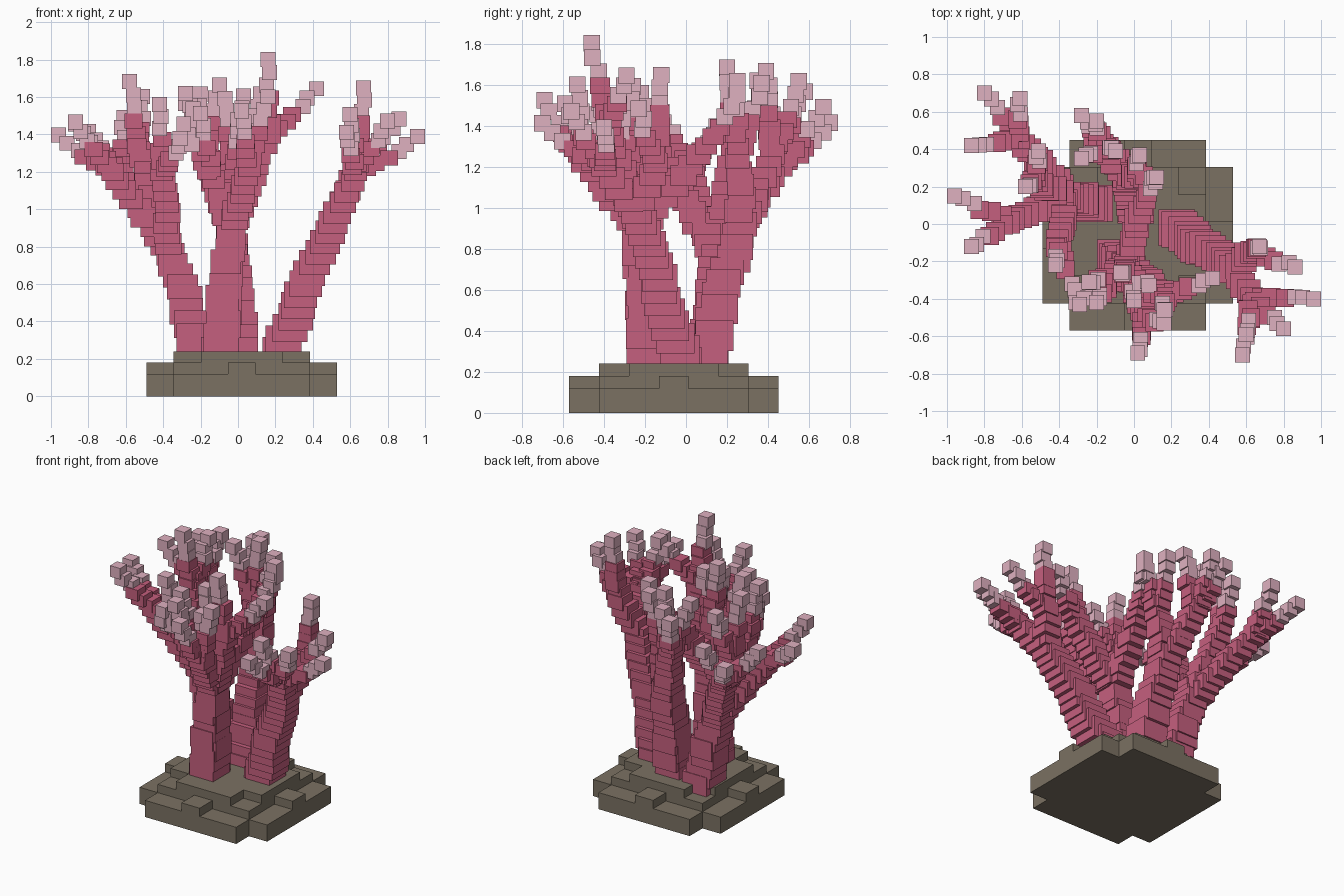
import bpy, bmesh, random
from mathutils import Vector, Matrix

if "Cube" in bpy.data.objects:
    bpy.data.objects.remove(bpy.data.objects["Cube"])

random.seed(4)


def material(name, col):
    m = bpy.data.materials.new(name)
    m.diffuse_color = (*col, 1)
    m.use_nodes = True
    m.node_tree.nodes["Principled BSDF"].inputs["Base Color"].default_value = m.diffuse_color
    return m


rock = material("rock grey brown", (0.198, 0.166, 0.123))
pink = material("coral pink", (0.56, 0.115, 0.21))
pale = material("pale tip pink", (0.74, 0.44, 0.53))


def add_box(bm, centre, size, index=0):
    mat = Matrix.Translation(centre) @ Matrix.Diagonal((*size, 1))
    for v in bmesh.ops.create_cube(bm, size=1, matrix=mat)["verts"]:
        for f in v.link_faces:
            f.material_index = index


def finish(bm, name, mats):
    me = bpy.data.meshes.new(name)
    bm.to_mesh(me)
    bm.free()
    for m in mats:
        me.materials.append(m)
    ob = bpy.data.objects.new(name, me)
    bpy.context.collection.objects.link(ob)


# Stepped rock base: round layers of a coarse grid, each row one box
CELL, CX, CY = 0.1457, 0.02, -0.06
bm = bmesh.new()
for z0, z1, r2 in ((0, 0.12, 13), (0.12, 0.18, 9), (0.18, 0.24, 5)):
    for j in range(-3, 4):
        if j * j > r2:
            continue
        n = min(3, int((r2 - j * j) ** 0.5))
        add_box(bm, (CX, CY + j * CELL, (z0 + z1) / 2),
                ((2 * n + 1) * CELL, CELL, z1 - z0))
finish(bm, "rock_base", [rock])


def stack(bm, a, b, s0, s1, bend=0.0, tip=0.0):
    """Row of upright blocks from a to b, sagging by `bend` midway so the
    end turns upward; the last `tip` length is pale."""
    total = (b - a).length
    n = max(2, round(total / 0.065))
    for k in range(n + 1):
        t = k / n
        p = a.lerp(b, t)
        p.z -= 4 * bend * t * (1 - t)
        if 0 < k < n:
            p += Vector((random.uniform(-.012, .012), random.uniform(-.012, .012), 0))
        end = total * (1 - t) < tip
        s = 0.08 if end else s0 + (s1 - s0) * t
        add_box(bm, p, (s, s, max(s * 0.8, 0.08)), 1 if end else 0)


# Each colony: trunk foot (x, y), fork point, then limb ends with twig tips (x, y)
colonies = {
    "back_left_coral": ((-.21, .11), (-.36, .15, .76), [
        ((-.62, .46, 1.20), [(-.80, .70), (-.61, .67), (-.87, .42)]),
        ((-.67, .01, 1.20), [(-.96, .15), (-.87, -.12)]),
        ((-.52, .23, 1.27), [(-.58, .20), (-.51, .39)]),
        ((-.41, -.09, 1.20), [(-.42, -.22), (-.31, -.42)])]),
    "front_coral": ((-.10, -.18), (-.04, -.23, .90), [
        ((.17, -.38, 1.40), [(.16, -.46), (.42, -.29)]),
        ((.06, -.50, 1.22), [(.02, -.69), (.16, -.53)]),
        ((-.04, -.25, 1.15), [(-.07, -.26), (.0, -.41), (.08, -.33)]),
        ((.03, .06, 1.26), [(.12, .25)]),
        ((-.13, -.30, 1.16), [(-.20, -.42), (-.24, -.31), (-.29, -.43)])]),
    "right_coral": ((.228, -.02), (.53, -.24, .98), [
        ((.63, -.40, 1.20), [(.58, -.70), (.80, -.56), (.96, -.40), (.60, -.59)]),
        ((.63, -.15, 1.22), [(.67, -.12), (.86, -.23)])]),
    "back_coral": ((.01, .10), (-.04, .27, .92), [
        ((.01, .25, 1.24), [(.12, .25), (.03, .37)]),
        ((-.17, .42, 1.26), [(-.10, .39), (-.20, .55), (-.28, .58), (-.28, .35)])]),
}

for name, (foot, fork, limbs) in colonies.items():
    bm = bmesh.new()
    fork = Vector(fork)
    stack(bm, Vector((*foot, 0.24)), fork, 0.195, 0.15, bend=-0.02)
    for limb, tips in limbs:
        limb = Vector(limb)
        stack(bm, fork, limb, 0.145, 0.12)
        for tip in tips:
            # Twigs that spread further rise less
            reach = (Vector(tip) - limb.xy).length
            end = Vector((*tip, limb.z + 0.47 - 0.85 * reach))
            stack(bm, limb, end, 0.11, 0.085, bend=0.06 * reach, tip=0.14)
    finish(bm, name, [pink, pale])
